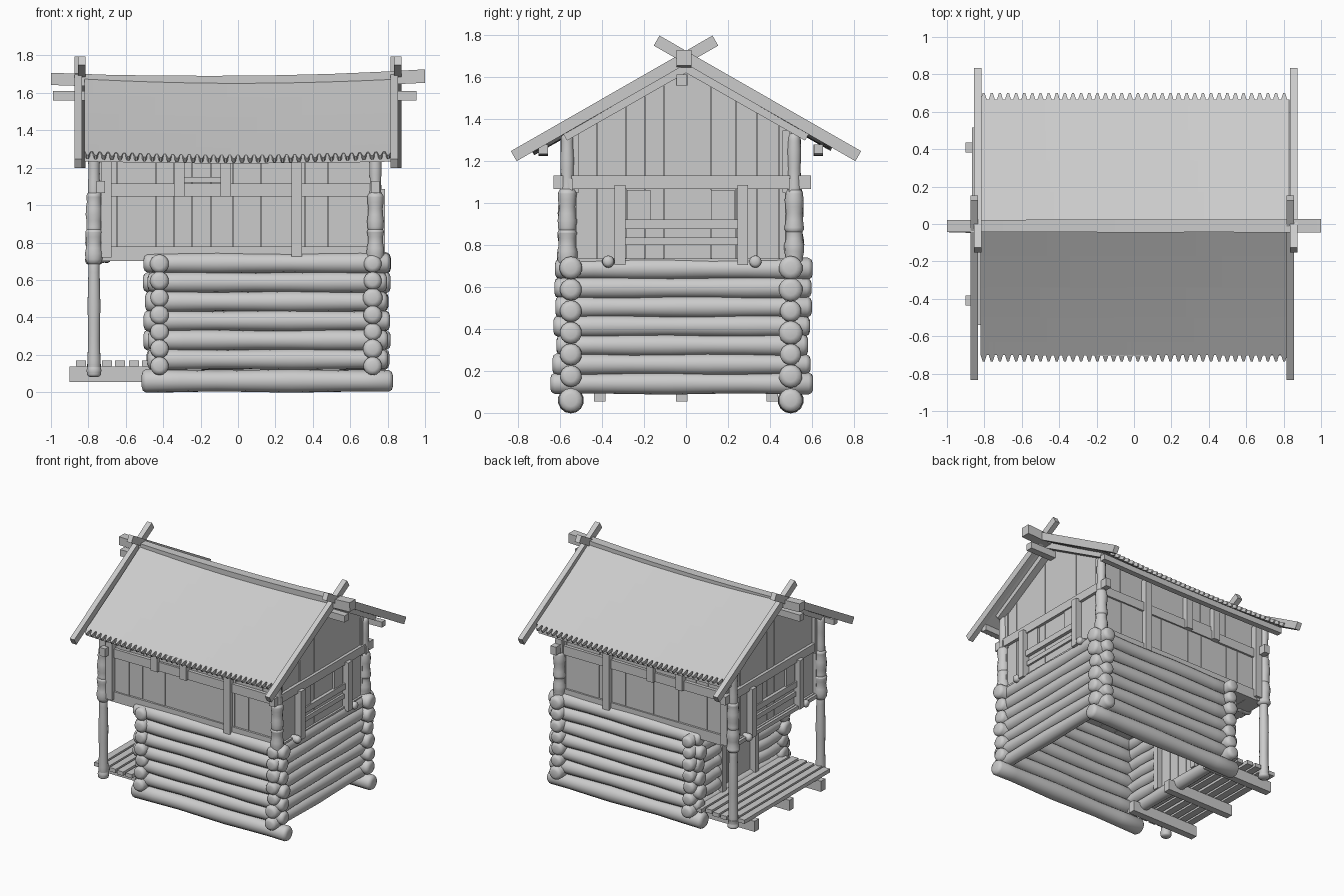
import bpy, bmesh, math, random
from mathutils import Vector, Matrix

if "Cube" in bpy.data.objects:
    bpy.data.objects.remove(bpy.data.objects["Cube"])

random.seed(4)
R = random.uniform
C = -.025  # body sits slightly toward the front


def finish(name, bm, smooth=True):
    bmesh.ops.recalc_face_normals(bm, faces=bm.faces)
    me = bpy.data.meshes.new(name)
    bm.to_mesh(me)
    bm.free()
    ob = bpy.data.objects.new(name, me)
    bpy.context.collection.objects.link(ob)
    if smooth:
        bpy.ops.object.select_all(action='DESELECT')
        ob.select_set(True)
        bpy.context.view_layer.objects.active = ob
        bpy.ops.object.shade_smooth_by_angle(angle=math.radians(50))
    return ob


def log(bm, p, q, r, r2=None, sides=14, bend=0, wob=0.06):
    """Slightly uneven round timber with rounded ends."""
    p, q = Vector(p), Vector(q)
    d, r2 = q - p, r2 or r
    rot = d.to_track_quat('Z', 'Y')
    e, ph = 1 / d.length, R(0, 6)
    ts = [0, .006 * e, .022 * e, .15, .3, .45, .6, .75, .88, 1 - .022 * e, 1 - .006 * e, 1]
    ts.sort()
    ease = {0: .5, 1: .82, 10: .82, 11: .5} if sides > 4 else {}
    rings = []
    for k, t in enumerate(ts):
        rad = (r + (r2 - r) * t) * (1 + wob * math.sin(ph + t * 11)) * ease.get(k, 1)
        c = p + d * t + Vector((0, 0, bend * (1 - (2 * t - 1) ** 2)))
        rings.append([bm.verts.new(c + rot @ Vector((
            rad * math.cos(a), rad * math.sin(a), 0)))
            for a in [(i + .5) * math.tau / sides for i in range(sides)]])
    for a, b in zip(rings, rings[1:]):
        for i in range(sides):
            j = (i + 1) % sides
            bm.faces.new((a[i], a[j], b[j], b[i]))
    bm.faces.new(rings[0])
    bm.faces.new(rings[-1])


def box(bm, x0, x1, y0, y1, z0, z1):
    m = Matrix.Translation(((x0 + x1) / 2, (y0 + y1) / 2, (z0 + z1) / 2))
    bmesh.ops.create_cube(bm, size=1, matrix=m @ Matrix.Diagonal(
        (abs(x1 - x0), abs(y1 - y0), z1 - z0, 1)))


def prism(bm, x0, x1, pts):
    """Profile in the y-z plane, extruded along x."""
    a = [bm.verts.new((x0, y, z)) for y, z in pts]
    b = [bm.verts.new((x1, y, z)) for y, z in pts]
    bm.faces.new(a)
    bm.faces.new(b)
    for i in range(len(a)):
        j = (i + 1) % len(a)
        bm.faces.new((a[i], a[j], b[j], b[i]))


def rake(bm, x0, x1, y0, z0, y1, z1, h):
    """Sloping square timber in the y-z plane."""
    d = Vector((y1 - y0, z1 - z0)).normalized() * (h / 2)
    n = (-d.y, d.x)
    prism(bm, x0, x1, [(y0 + n[0], z0 + n[1]), (y1 + n[0], z1 + n[1]),
                       (y1 - n[0], z1 - n[1]), (y0 - n[0], z0 - n[1])])


def sag(x):
    return -0.022 * (1 - (x / 0.83) ** 2)


def roof_z(y):
    return 1.70 - 0.585 * abs(y)


# Long log walls
bm = bmesh.new()
for s in (-1, 1):
    y = s * .523 + C
    log(bm, (-.515, y, .06), (.828, y, .06), .059)
    for i in range(6):
        z = .175 + .103 * i
        log(bm, (-.48 - R(0, .03), y, z), (.79 + R(0, .03), y, z), .054)
finish("long_wall_logs", bm)

# Cross logs: solid right wall, left wall split by the doorway
bm = bmesh.new()
for i in range(7):
    z = .14 + .091 * i
    a, b = -.615 - R(0, .035), .58 + R(0, .03)
    log(bm, (.72, a, z), (.72, b, z), .05)
    if 0 < i < 6:
        log(bm, (-.42, a, z), (-.42, -.2, z), .048)
        log(bm, (-.42, .2, z), (-.42, b, z), .048)
    else:
        log(bm, (-.42, a, z), (-.42, b, z), .048)
finish("cross_wall_logs", bm)

# Door with frame
bm = bmesh.new()
for s in (-1, 1):
    box(bm, -.475, -.37, s * .18, s * .225, .17, .66)
box(bm, -.475, -.37, -.225, .225, .63, .675)
for i in range(4):
    y = -.18 + .09 * i
    box(bm, -.43, -.41, y + .002, y + .088, .17, .64)
finish("door", bm, False)

# Porch deck
bm = bmesh.new()
for x in (-.84, -.77, -.70, -.63, -.555, -.485):
    box(bm, x - .027, x + .027, -.53 - R(0, .03), .51 + R(0, .03), .138, .168)
finish("porch_planks", bm, False)
bm = bmesh.new()
for y in (-.41, -.02, .41):
    box(bm, -.90, -.32, y - .027, y + .027, .055, .138)
finish("porch_joists", bm, False)

# Corner posts: thick upper logs, slim tops, slender porch legs
bm = bmesh.new()
for s in (-1, 1):
    y = s * .54 + C
    for x in (-.77, .735):
        log(bm, (x, y, .68), (x, y, .88), .046, .043, wob=.1)
        log(bm, (x, y, .85), (x, y, 1.07), .043, .042, wob=.08)
        log(bm, (x, y, 1.03), (x, y, 1.33), .032, .031)
    log(bm, (-.77, y, .08), (-.77, y, .72), .035, .032)
    log(bm, (-.77, y, .08), (-.77, y, .16), .041, .036)
finish("corner_posts", bm)

# Upper floor
bm = bmesh.new()
for i in range(11):
    x = -.77 + .137 * i
    box(bm, x, x + .134, -.53, .50, .70, .73)
finish("upper_floor", bm, False)

# Upper storey boards on long sides
bm = bmesh.new()
for s in (-1, 1):
    x = -.76
    while x < .72:
        w = min(R(.09, .15), .745 - x)
        o = s * R(.525, .531) + C
        box(bm, x, x + w - .002, s * .495 + C, o, .70, 1.06)
        box(bm, x, x + w - .002, s * .485 + C, o - s * .01, 1.05, 1.345)
        x += w
finish("side_boards", bm, False)

# Gable boards with sloping tops
bm = bmesh.new()
for s in (-1, 1):
    y = -.54
    while y < .515:
        w = min(R(.09, .14), .525 - y)
        e = y + w - .002
        o = s * R(.730, .735)
        top = [(e, roof_z(e) - .045), (y, roof_z(y) - .045)]
        if y < 0 < e:
            top.insert(1, (0, roof_z(0) - .045))
        prism(bm, s * .70, o, [(y, .70), (e, .70)] + top)
        y += w
finish("gable_boards", bm, False)

# Rails and battens on long sides
bm = bmesh.new()
for s in (-1, 1):
    a, b = s * .515 + C, s * .542 + C
    box(bm, -.79, .765, a, b, 1.045, 1.115)
    box(bm, -.77, .735, a, b, .70, .78)
    for x, z0, z1 in ((-.705, .72, 1.3), (.315, .725, 1.3), (-.315, 1.045, 1.3), (-.065, 1.045, 1.3)):
        box(bm, x - .028, x + .028, a, s * .565 + C, z0, z1)
    box(bm, -.29, -.09, a, s * .535 + C, 1.12, 1.15)
finish("side_battens", bm, False)

# Rails, battens and shutters on gables
bm = bmesh.new()
for s in (-1, 1):
    box(bm, s * .71, s * .757, -.63, .595, 1.065, 1.13)
    box(bm, s * .72, s * .75, -.54, .52, .70, .735)
    for y in (-.315, .27):
        box(bm, s * .72, s * .785, y - .026, y + .026, .705, 1.085)
    box(bm, s * .72, s * .76, -.29, .25, .875, .92)
    box(bm, s * .72, s * .75, -.29, .25, .80, .835)
    for y0 in (-.28, .12):
        box(bm, s * .72, s * .75, y0, y0 + .11, .92, 1.06)
    for y in (-.37, .33):
        log(bm, (s * .68, y, .72), (s * .80, y, .72), .028)
finish("gable_battens", bm)

# Sagging roof slopes with toothed eaves
for s, label, long in ((-1, "front", .735), (1, "back", .70)):
    bm = bmesh.new()
    rows = []
    for i in range(38 * 4 + 1):
        x = -.82 + 1.65 * i / 152
        end = long - (.035, 0, 0, .035)[i % 4]
        rows.append([bm.verts.new((x, s * y, roof_z(y) + sag(x) - .005 * math.sin(y / long * math.pi)))
                     for y in (0, .17, .34, .50, .63, end)])
    for a, b in zip(rows, rows[1:]):
        for k in range(5):
            bm.faces.new((a[k], b[k], b[k + 1], a[k + 1]))
    bmesh.ops.recalc_face_normals(bm, faces=bm.faces)
    bm.faces.ensure_lookup_table()
    if bm.faces[0].normal.z < 0:
        bmesh.ops.reverse_faces(bm, faces=bm.faces)
    me = bpy.data.meshes.new("roof_" + label)
    bm.to_mesh(me)
    bm.free()
    ob = bpy.data.objects.new("roof_" + label, me)
    bpy.context.collection.objects.link(ob)
    mod = ob.modifiers.new("thickness", 'SOLIDIFY')
    mod.thickness = .025
    mod.offset = -1

# Crossing barge boards and inner rakes
bm = bmesh.new()
for sx in (-1, 1):
    for s in (-1, 1):
        xc = sx * .845 + .009 * s
        rake(bm, xc - .02, xc + .02, s * .82, 1.222, -s * .14, 1.772, .055)
        rake(bm, sx * .735, sx * .79, s * .58, 1.32, 0, 1.65, .055)
finish("barge_boards", bm, False)

# Ridge pole, lower ridge beam and eave purlins
bm = bmesh.new()
log(bm, (-1, -.01, 1.675), (1, -.01, 1.69), .046, .05, sides=4, bend=-.025, wob=.02)
finish("ridge_pole", bm, False)
bm = bmesh.new()
log(bm, (-.99, -.02, 1.585), (.955, -.02, 1.585), .037, sides=4, wob=.02)
for y in (-.68, .63):
    log(bm, (-.82, y, 1.255), (.82, y, 1.255), .031, sides=4, bend=-.01, wob=.02)
finish("roof_purlins", bm, False)
